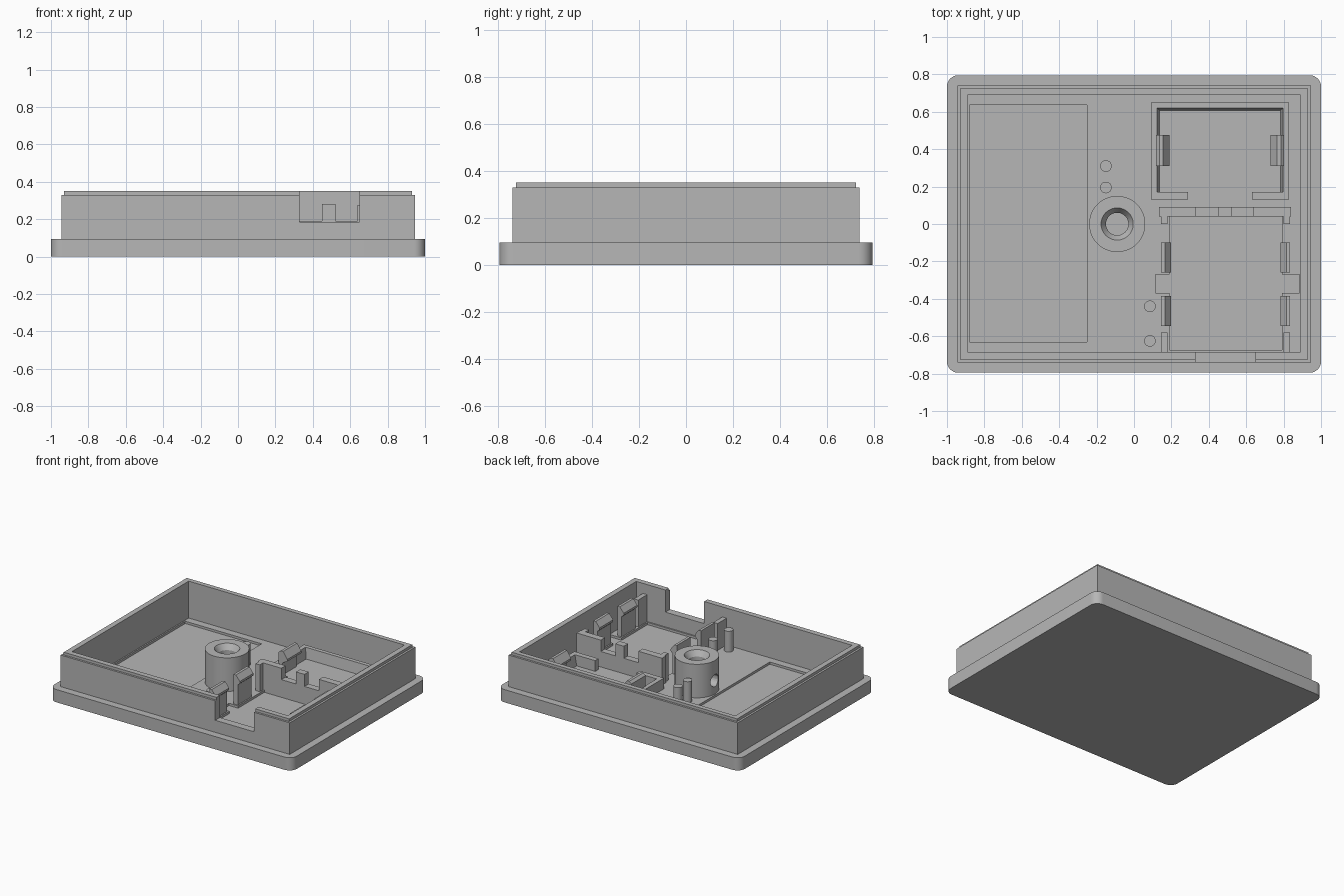
import bpy, bmesh, math
from mathutils import Matrix

cube = bpy.data.objects.get("Cube")
if cube:
    bpy.data.objects.remove(cube, do_unlink=True)

FLOOR = 0.075      # inner floor height
SUNK = 0.058       # floor of the shallow recesses

grey = bpy.data.materials.new("light grey plastic")
grey.use_nodes = True
colour = (0.47, 0.47, 0.47, 1)
grey.diffuse_color = colour
grey.node_tree.nodes["Principled BSDF"].inputs["Base Color"].default_value = colour


def finish(name, bm):
    bmesh.ops.recalc_face_normals(bm, faces=bm.faces)
    mesh = bpy.data.meshes.new(name)
    bm.to_mesh(mesh)
    bm.free()
    mesh.materials.append(grey)
    obj = bpy.data.objects.new(name, mesh)
    bpy.context.collection.objects.link(obj)
    return obj


def select(obj):
    bpy.ops.object.select_all(action='DESELECT')
    obj.select_set(True)
    bpy.context.view_layer.objects.active = obj


def smooth(obj):
    select(obj)
    bpy.ops.object.shade_smooth_by_angle(angle=math.radians(30))


def box(name, x0, x1, y0, y1, z0, z1, radius=0):
    bm = bmesh.new()
    bmesh.ops.create_cube(bm, size=1)
    for v in bm.verts:
        v.co.x = x1 if v.co.x > 0 else x0
        v.co.y = y1 if v.co.y > 0 else y0
        v.co.z = z1 if v.co.z > 0 else z0
    if radius:
        upright = [e for e in bm.edges
                   if abs(e.verts[0].co.z - e.verts[1].co.z) > 0.01]
        bmesh.ops.bevel(bm, geom=upright, offset=radius, segments=8,
                        profile=0.5, affect='EDGES')
    return finish(name, bm)


def prism(name, profile, y0, y1, mirror=None):
    """Extrude an x-z profile along y, optionally mirrored about x = mirror."""
    if mirror is not None:
        profile = [(2 * mirror - x, z) for x, z in profile]
    bm = bmesh.new()
    face = bm.faces.new([bm.verts.new((x, y0, z)) for x, z in profile])
    new = bmesh.ops.extrude_face_region(bm, geom=[face])["geom"]
    bmesh.ops.translate(bm, vec=(0, y1 - y0, 0),
                        verts=[g for g in new if isinstance(g, bmesh.types.BMVert)])
    return finish(name, bm)


def lathe(name, x, y, profile, steps=48):
    """Spin an (r, z) profile about a vertical axis."""
    bm = bmesh.new()
    verts = [bm.verts.new((r, 0, z)) for r, z in profile]
    edges = [bm.edges.new(pair) for pair in zip(verts, verts[1:])]
    bmesh.ops.spin(bm, geom=verts + edges, axis=(0, 0, 1), cent=(0, 0, 0),
                   angle=2 * math.pi, steps=steps)
    bmesh.ops.remove_doubles(bm, verts=bm.verts, dist=0.0005)
    bmesh.ops.translate(bm, verts=bm.verts, vec=(x, y, 0))
    obj = finish(name, bm)
    smooth(obj)
    return obj


def cut(obj, *cutters):
    for cutter in cutters:
        select(obj)
        mod = obj.modifiers.new("cut", 'BOOLEAN')
        mod.operation = 'DIFFERENCE'
        mod.solver = 'EXACT'
        mod.object = cutter
        bpy.ops.object.modifier_apply(modifier=mod.name)
        bpy.data.objects.remove(cutter, do_unlink=True)


def cavity(z0):
    return box("cavity_cutter", -0.89, 0.89, -0.685, 0.69, z0, 1)


# Base plate with rounded corners, inner floor and shallow recesses
base = box("base_plate", -1, 1, -0.795, 0.795, 0, 0.095, radius=0.06)
cut(base, cavity(FLOOR),
    box("panel_cutter", -0.88, -0.25, -0.63, 0.635, SUNK, 0.2),
    box("bay_cutter", 0.19, 0.79, -0.675, 0.04, SUNK, 0.2),
    box("tab_cutter", 0.115, 0.885, -0.37, -0.27, SUNK, 0.2))
smooth(base)

# Rim wall and stepped lip, with the opening in the front wall
for name, x, y, z0, z1 in (("rim_wall", 0.945, 0.74, 0.095, 0.33),
                           ("rim_lip", 0.93, 0.725, 0.33, 0.35)):
    ring = box(name, -x, x, -y, y, z0, z1)
    cut(ring, cavity(0),
        box("opening_cutter", 0.33, 0.65, -1, -0.6, 0.185, 1))

# Screw post with countersunk bore and a side hole
post = lathe("screw_post", -0.09, 0, [
    (0, 0.06), (0.15, 0.06), (0.15, 0.325), (0.086, 0.325),
    (0.06, 0.285), (0.06, 0.1), (0, 0.1)])
bm = bmesh.new()
bmesh.ops.create_cone(bm, cap_ends=True, segments=24, radius1=0.045, radius2=0.045,
                      depth=0.12, matrix=Matrix.Translation((-0.22, 0, 0.175))
                      @ Matrix.Rotation(math.pi / 2, 4, 'Y'))
cut(post, finish("side_hole_cutter", bm))
smooth(post)

# Locating pins
for i, (x, y) in enumerate(((-0.15, 0.31), (-0.15, 0.195), (0.085, -0.44), (0.085, -0.625))):
    lathe(f"locating_pin_{i + 1}", x, y,
          [(0, 0.06), (0.031, 0.06), (0.031, 0.23), (0, 0.23)], 24)

# Rear holder: low drafted walls, open at the front middle
MID = 0.46
TOP = 0.155
side = [(0.09, 0.06), (0.09, TOP), (0.123, TOP), (0.137, FLOOR), (0.137, 0.06)]
for label, m in (("right", None), ("left", MID)):
    prism(f"holder_{label}_wall", side, 0.13, 0.65, m)
    x0, x1 = (0.12, 0.29) if m is None else (0.63, 0.80)
    box(f"holder_front_{label}_wall", x0, x1, 0.13, 0.17, 0.06, TOP)
    # Sloped snap hook on the side wall
    hook = [(0.117, 0.07), (0.117, 0.235), (0.135, 0.25), (0.155, 0.25),
            (0.19, 0.2), (0.19, 0.185), (0.152, 0.165), (0.152, 0.07)]
    prism(f"holder_{label}_hook", hook, 0.31, 0.475, m)
back = box("holder_back_wall", 0.12, 0.80, 0.605, 0.65, 0.06, TOP)
for v in back.data.vertices:
    if v.co.y < 0.62 and v.co.z > 0.1:
        v.co.y = 0.62

# Front bay: snap clips, corner posts and end returns on both sides
BAY = 0.49
clip = [(0.145, 0.06), (0.145, 0.295), (0.165, 0.295), (0.197, 0.255),
        (0.197, 0.24), (0.18, 0.225), (0.18, 0.06)]
for label, m in (("right", None), ("left", BAY)):
    prism(f"bay_{label}_front_clip", clip, -0.545, -0.385, m)
    prism(f"bay_{label}_rear_clip", clip, -0.26, -0.1, m)
    for part, y0, y1 in (("corner_post", -0.685, -0.58), ("end_return", 0, 0.05)):
        prism(f"bay_{label}_{part}",
              [(0.145, 0.06), (0.145, 0.275), (0.18, 0.275), (0.18, 0.06)], y0, y1, m)

# Crenellated wall between the holder and the bay
crest = [(0.135, 0.05), (0.135, 0.275), (0.33, 0.275), (0.33, 0.19), (0.45, 0.19),
         (0.45, 0.28), (0.52, 0.28), (0.52, 0.19), (0.64, 0.19), (0.64, 0.275),
         (0.84, 0.275), (0.84, 0.05)]
prism("divider_wall", crest, 0.04, 0.09)
